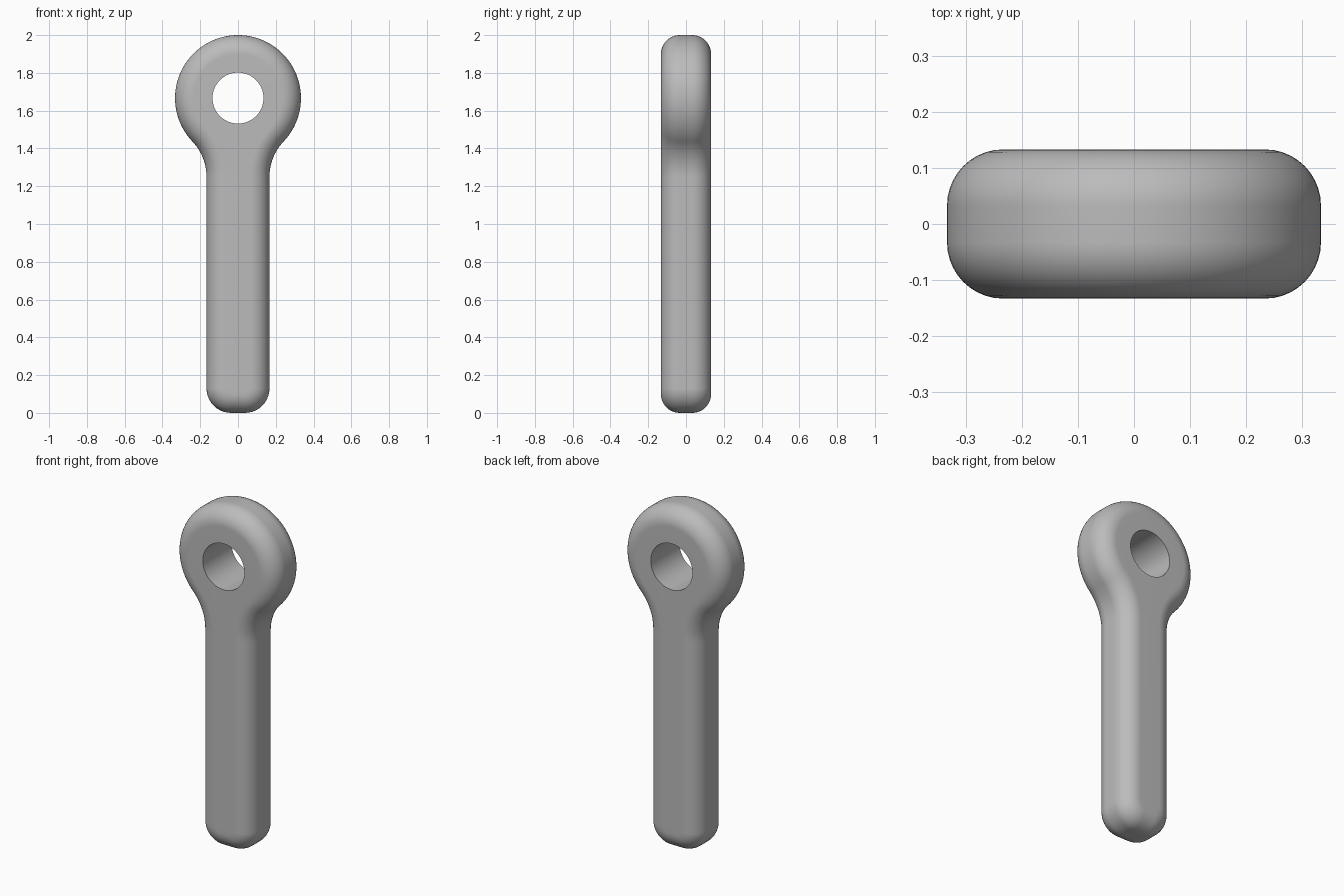
import bpy
import bmesh
from math import pi, cos, sin, atan2, sqrt

cube = bpy.data.objects.get("Cube")
if cube:
    bpy.data.objects.remove(cube, do_unlink=True)

HEAD_R = 1 / 3
HEAD_Z = 2 - HEAD_R
HOLE_R = 0.135
SHANK = HEAD_R / 2       # half width of the shank
HALF = 0.133             # half thickness
EDGE = 0.1               # rounding of the long edges
CORNER = 0.13            # rounding of the foot corners
NECK_Z = 1.25            # where the neck fillet meets the shank
drop = HEAD_Z - NECK_Z
NECK_R = (SHANK**2 + drop**2 - HEAD_R**2) / (2 * (HEAD_R - SHANK))
NECK_A = atan2(drop, SHANK + NECK_R)


def arc(cx, cz, r, a0, a1, n):
    return [(cx + r * cos(a0 + (a1 - a0) * i / n),
             cz + r * sin(a0 + (a1 - a0) * i / n)) for i in range(n + 1)]


def outline(d):
    """Closed outline in x and z, moved inward by d."""
    foot = arc(SHANK - CORNER, CORNER, CORNER - d, -pi / 2, 0, 10)
    neck = arc(SHANK + NECK_R, NECK_Z, NECK_R + d, pi, pi - NECK_A, 14)
    head = arc(0, HEAD_Z, HEAD_R - d, -NECK_A, pi / 2, 40)
    side = foot + neck + head[1:]
    return side + [(-x, z) for x, z in reversed(side[:-1])]


def ring(bm, points, y):
    return [bm.verts.new((x, y, z)) for x, z in points]


def bridge(bm, a, b):
    for i in range(len(a)):
        j = (i + 1) % len(a)
        bm.faces.new((a[i], a[j], b[j], b[i]))


def loop_edges(bm, loop):
    return [bm.edges.get((loop[i - 1], loop[i])) for i in range(len(loop))]


bm = bmesh.new()

# Rounded outer wall
STEPS = 10
section = []
for i in range(STEPS + 1):
    a = pi / 2 * i / STEPS
    section.append((EDGE * (1 - sin(a)), -(HALF - EDGE + EDGE * cos(a))))
section += [(d, -y) for d, y in reversed(section)]
rings = [ring(bm, outline(d), y) for d, y in section]
for a, b in zip(rings, rings[1:]):
    bridge(bm, a, b)

# Wall of the eye
hole = arc(0, HEAD_Z, HOLE_R, 0, 2 * pi, 64)[:-1]
eye = [ring(bm, hole, y) for y in (-HALF, HALF)]
bridge(bm, *eye)

# Flat front and back around the eye
for outer, inner in ((rings[0], eye[0]), (rings[-1], eye[1])):
    bmesh.ops.triangle_fill(
        bm, use_beauty=True,
        edges=loop_edges(bm, outer) + loop_edges(bm, inner))

bmesh.ops.recalc_face_normals(bm, faces=bm.faces)
mesh = bpy.data.meshes.new("eye_bolt")
bm.to_mesh(mesh)
bm.free()
bolt = bpy.data.objects.new("eye_bolt", mesh)
bpy.context.collection.objects.link(bolt)

# Plain grey metal
grey = bpy.data.materials.new("grey_metal")
grey.use_nodes = True
colour = (0.5, 0.5, 0.5, 1)
grey.diffuse_color = colour
grey.node_tree.nodes["Principled BSDF"].inputs["Base Color"].default_value = colour
mesh.materials.append(grey)

# Smooth shading with a crisp eye rim
bpy.ops.object.select_all(action="DESELECT")
bolt.select_set(True)
bpy.context.view_layer.objects.active = bolt
bpy.ops.object.shade_smooth_by_angle(angle=pi / 6)
weighted = bolt.modifiers.new("even_shading", "WEIGHTED_NORMAL")
weighted.keep_sharp = True
